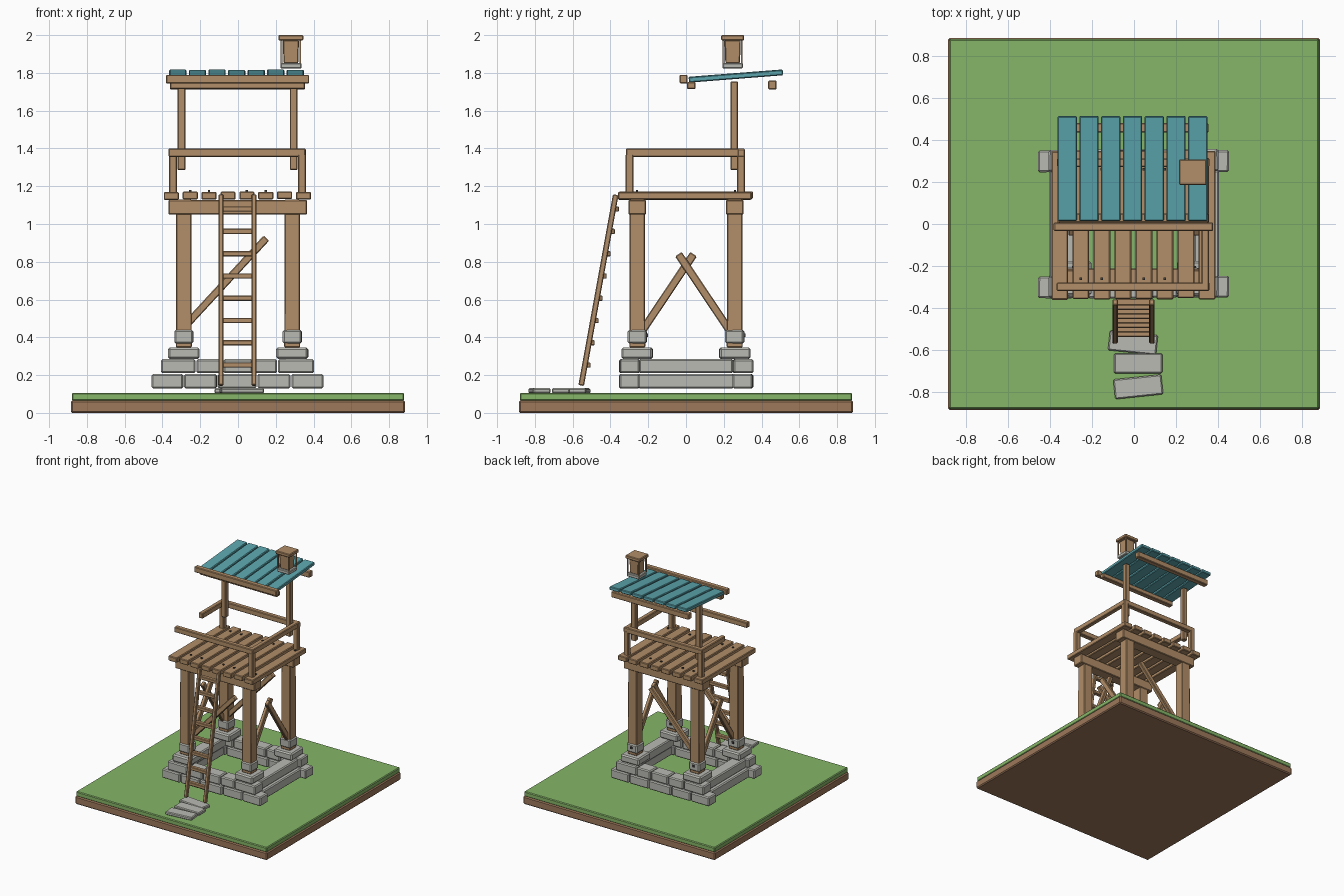
import bpy, random
from mathutils import Vector, Matrix

if "Cube" in bpy.data.objects:
    bpy.data.objects.remove(bpy.data.objects["Cube"])

random.seed(4)


def material(name, rgb):
    m = bpy.data.materials.new(name)
    m.diffuse_color = (*rgb, 1)
    m.use_nodes = True
    m.node_tree.nodes["Principled BSDF"].inputs["Base Color"].default_value = m.diffuse_color
    return m


WOOD = material("warm wood", (0.445, 0.27, 0.138))
SOIL = material("brown soil", (0.34, 0.19, 0.105))
GRASS = material("green grass", (0.238, 0.468, 0.138))
STONE = material("grey stone", (0.49, 0.49, 0.455))
TEAL = material("teal paint", (0.107, 0.381, 0.423))
IRON = material("dark iron", (0.06, 0.055, 0.05))


def block(name, center, size, mat, rot=None, bevel=0.005, taper=1.0):
    """Chamfered box; taper scales the lower end."""
    bpy.ops.mesh.primitive_cube_add(size=1)
    ob = bpy.context.object
    ob.name = ob.data.name = name
    for v in ob.data.vertices:
        k = taper if v.co.z < 0 else 1
        v.co = Vector((v.co.x * size[0] * k, v.co.y * size[1] * k, v.co.z * size[2]))
    ob.matrix_world = Matrix.Translation(center) @ (rot or Matrix.Identity(4))
    ob.data.materials.append(mat)
    if bevel:
        mod = ob.modifiers.new("chamfer", "BEVEL")
        mod.width, mod.segments = bevel, 1
    return ob


def box(name, x, y, z, mat, **kw):
    """Box given by its extents along each axis."""
    center = [(a + b) / 2 for a, b in (x, y, z)]
    return block(name, center, [b - a for a, b in (x, y, z)], mat, **kw)


def beam(name, p, q, width, depth, mat, side):
    """Bar from p to q; width is measured along the side axis."""
    p, q, s = Vector(p), Vector(q), Vector(side)
    d = (q - p).normalized()
    n = d.cross(s)
    rot = Matrix((s, n, d)).transposed().to_4x4()
    return block(name, (p + q) / 2, (width, depth, (q - p).length), mat, rot=rot)


def wobble(deg=1.2):
    return Matrix.Rotation(random.uniform(-deg, deg) * 0.01745, 4, "Z")


# Ground slab
box("soil_slab", (-.885, .885), (-.885, .885), (0, .066), SOIL, bevel=.008)
box("grass_slab", (-.88, .88), (-.88, .88), (.064, .105), GRASS, bevel=.006)

# Stepping stones in front of the ladder
for y, x, a in ((-.565, -.005, -6), (-.663, .02, 0), (-.775, .02, 6)):
    block("stepping_stone", (x, y, .117), (.23, .095, .027), STONE,
          rot=Matrix.Rotation(a * 0.01745, 4, "Z"), bevel=.006)

# Foundation: two courses of stones along front and back, long stones at the sides
course_1 = (-.46, -.287, -.11, .10, .28, .455)
course_2 = (-.41, -.222, -.08, .08, .21, .405)
for s in (-1, 1):
    for edges, z in ((course_1, (.13, .206)), (course_2, (.21, .284))):
        for a, b in zip(edges, edges[1:]):
            j = random.uniform(-.004, .004)
            box("foundation_stone", (a + .003, b - .003), (s * .30 - .052 + j, s * .30 + .052 + j),
                z, STONE, rot=wobble(), bevel=.008)
    box("side_stone_lower", (s * .355 - .05, s * .355 + .05), (-.255, .255), (.13, .207), STONE, bevel=.008)
    box("side_stone_upper", (s * .335 - .05, s * .335 + .05), (-.25, .25), (.21, .285), STONE, bevel=.008)

# Corner pads, footings and legs
for sx in (-1, 1):
    for sy in (-1, 1):
        x, y = sx * .287, sy * .258
        block("corner_pad", (x, y, .316), (.168, .165, .06), STONE, rot=wobble(2), bevel=.01)
        block("leg_footing", (x, y, .403), (.10, .10, .072), STONE, rot=wobble(2), bevel=.009)
        block("footing_bolt", (x, y + .052, .41), (.018, .012, .018), IRON, bevel=0)
        block("leg", (x, y, .738), (.08, .08, .785), WOOD, taper=1.06)

# Cross beams carrying the deck
for s in (-1, 1):
    box("deck_beam", (-.368, .365), (s * .258 - .046, s * .258 + .046), (1.05, 1.128), WOOD)

# Diagonal braces
for s in (-1, 1):
    beam("long_brace", (-.27, s * .25, .47), (.15, s * .25, .925), .035, .04, WOOD, (0, 1, 0))
    for t in (-1, 1):
        beam("side_brace", (s * (.285 + .012 * t), t * .235, .43), (s * (.285 + .012 * t), -t * .04, .84),
             .03, .042, WOOD, (1, 0, 0))

# Deck planks with nail heads
for i in range(8):
    x = -.353 + i * .1
    j = random.uniform(-.004, .004)
    box("deck_plank", (x - .04, x + .04), (-.357 + j, .35 + j), (1.13 + j / 2, 1.171 + j / 2), WOOD)
    if i % 3 != 0:
        for y in (-.26, .26):
            block("nail_head", (x, y, 1.172), (.012, .012, .014), IRON, bevel=0)

# Railing: posts at three corners, the left rail is broken off halfway
for x, y in ((.338, -.298), (.338, .292), (-.345, .292)):
    box("rail_post", (x - .021, x + .021), (y - .021, y + .021), (1.165, 1.37), WOOD)
box("front_rail", (-.368, .358), (-.318, -.278), (1.356, 1.4), WOOD)
box("back_rail", (-.365, .36), (.272, .312), (1.354, 1.398), WOOD)
box("right_rail", (.32, .358), (-.315, .312), (1.355, 1.399), WOOD)
box("left_rail", (-.365, -.327), (0, .31), (1.355, 1.399), WOOD)

# Roof posts and purlins
for x in (-.3, .295):
    box("roof_post", (x - .021, x + .021), (.235, .276), (1.285, 1.755), WOOD)
box("roof_front_board", (-.382, .377), (-.034, .008), (1.744, 1.79), WOOD)
box("roof_front_purlin", (-.36, .355), (.006, .05), (1.714, 1.752), WOOD)
box("roof_back_purlin", (-.36, .355), (.435, .48), (1.712, 1.76), WOOD)

# Sloping roof planks
for i in range(7):
    x = -.318 + i * .1035
    dz = random.uniform(-.002, .002)
    beam("roof_plank", (x, .015, 1.764 + dz), (x, .513, 1.803 + dz), .092, .029, TEAL, (1, 0, 0))

# Small lantern on the roof
cx, cy = .28, .247
block("lantern_base", (cx, cy, 1.838), (.112, .108, .03), STONE)
block("lantern_body", (cx, cy, 1.912), (.086, .086, .122), WOOD, taper=.9)
block("lantern_cap", (cx, cy, 1.986), (.132, .122, .028), WOOD)
for sx in (-1, 1):
    for sy in (-1, 1):
        block("lantern_rod", (cx + sx * .05, cy + sy * .048, 1.913), (.009, .009, .125), WOOD, bevel=0)

# Leaning ladder
foot, top = Vector((0, -.555, .145)), Vector((0, -.372, 1.155))
for x in (-.09, .085):
    beam("ladder_rail", foot + Vector((x, 0, 0)), top + Vector((x, 0, 0)), .026, .03, WOOD, (1, 0, 0))
for i in range(8):
    z = .253 + i * .118
    y = foot.y + (z - foot.z) * (top.y - foot.y) / (top.z - foot.z) + .014
    box("ladder_rung", (-.088, .083), (y - .016, y + .016), (z - .014, z + .014), WOOD, bevel=.004)
